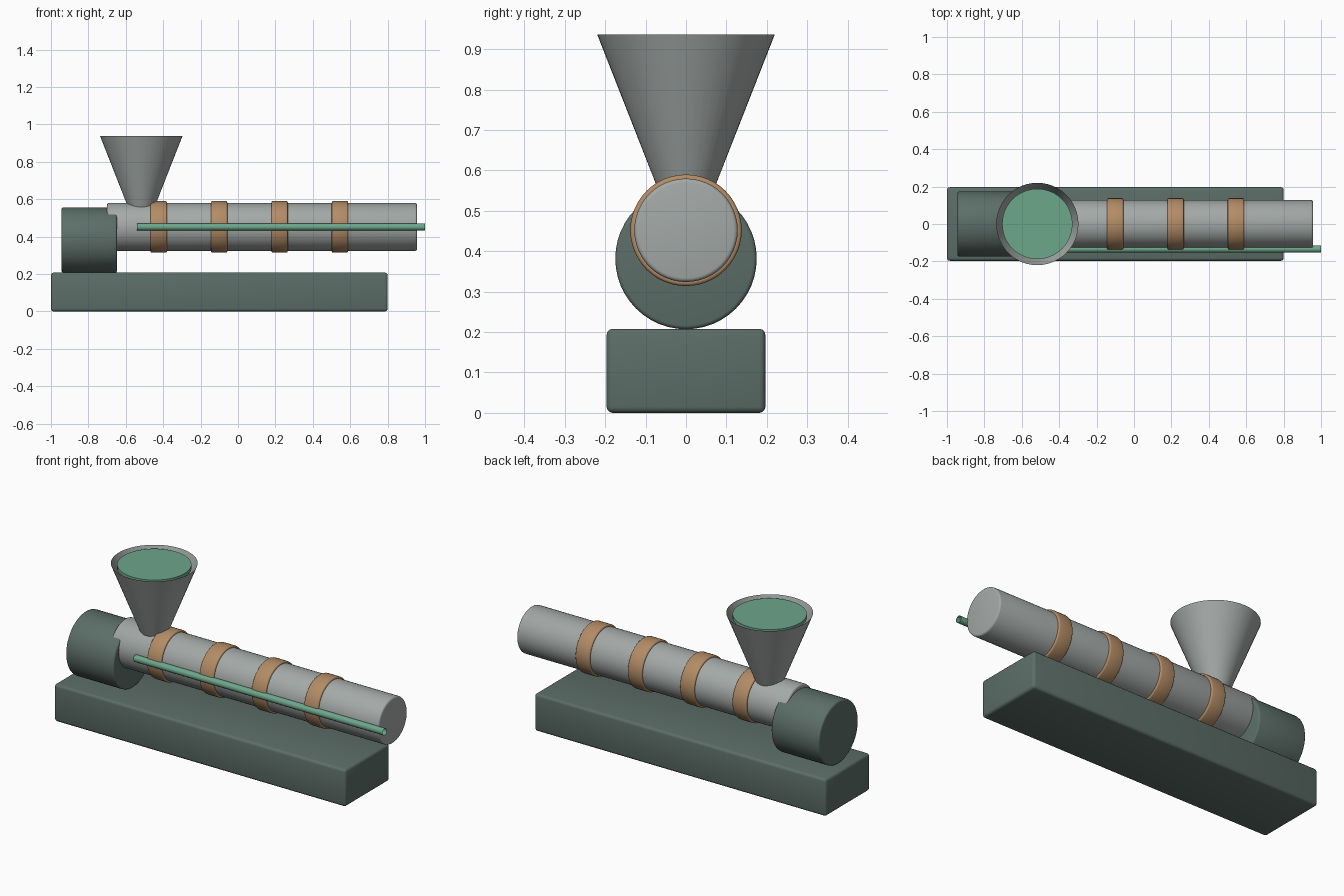
import bpy
import math

if "Cube" in bpy.data.objects:
    bpy.data.objects.remove(bpy.data.objects["Cube"])

SIDE = (0, math.pi / 2, 0)  # turns a cylinder to lie along x


def material(name, rgb):
    mat = bpy.data.materials.new(name)
    mat.diffuse_color = (*rgb, 1)
    mat.use_nodes = True
    mat.node_tree.nodes["Principled BSDF"].inputs["Base Color"].default_value = mat.diffuse_color
    return mat


dark_green = material("dark green paint", (0.107, 0.155, 0.137))
steel = material("brushed steel", (0.37, 0.40, 0.39))
copper = material("copper heater", (0.45, 0.262, 0.132))
plastic = material("green plastic", (0.155, 0.385, 0.26))


def finish(name, mat, bevel=0):
    obj = bpy.context.object
    obj.name = name
    obj.data.materials.append(mat)
    bpy.ops.object.transform_apply(location=False, rotation=True, scale=True)
    if bevel:
        mod = obj.modifiers.new("rounded edges", 'BEVEL')
        mod.width = bevel
        mod.segments = 3
        mod.limit_method = 'ANGLE'
        mod.angle_limit = math.radians(40)
        bpy.ops.object.modifier_apply(modifier=mod.name)
    bpy.ops.object.shade_smooth_by_angle(angle=math.radians(35))
    return obj


def tube(name, x0, x1, y, z, radius, mat, bevel=0, sides=48, fill='NGON'):
    bpy.ops.mesh.primitive_cylinder_add(
        vertices=sides, radius=radius, depth=x1 - x0, end_fill_type=fill,
        location=((x0 + x1) / 2, y, z), rotation=SIDE)
    return finish(name, mat, bevel)


# Machine base
bpy.ops.mesh.primitive_cube_add(size=1, location=(-0.1, 0, 0.104))
bpy.context.object.scale = (1.8, 0.393, 0.208)
finish("base", dark_green, 0.015)

# Drive motor and heated barrel
tube("motor", -0.943, -0.647, 0, 0.382, 0.175, dark_green, 0.01)
tube("barrel", -0.70, 0.957, 0, 0.452, 0.128, steel, 0.01)

# Heater bands around the barrel
for i in range(4):
    x = -0.424 + i * 0.323
    tube(f"heater_band_{i + 1}", x - 0.044, x + 0.044, 0, 0.452, 0.138, copper, 0.008)

# Extruded filament: open-ended tube along the front of the barrel
tube("filament", -0.54, 1.0, -0.134, 0.452, 0.019, plastic, sides=16, fill='NOTHING')

# Open feed hopper, its throat sunk into the barrel
bpy.ops.mesh.primitive_cone_add(
    vertices=48, radius1=0.068, radius2=0.22, depth=0.387,
    end_fill_type='NOTHING', location=(-0.517, 0, 0.937 - 0.387 / 2))
finish("hopper", steel)

# Plastic feed filling the hopper
bpy.ops.mesh.primitive_cylinder_add(
    vertices=48, radius=0.188, depth=0.02, location=(-0.517, 0, 0.92))
finish("hopper_feed", plastic)
